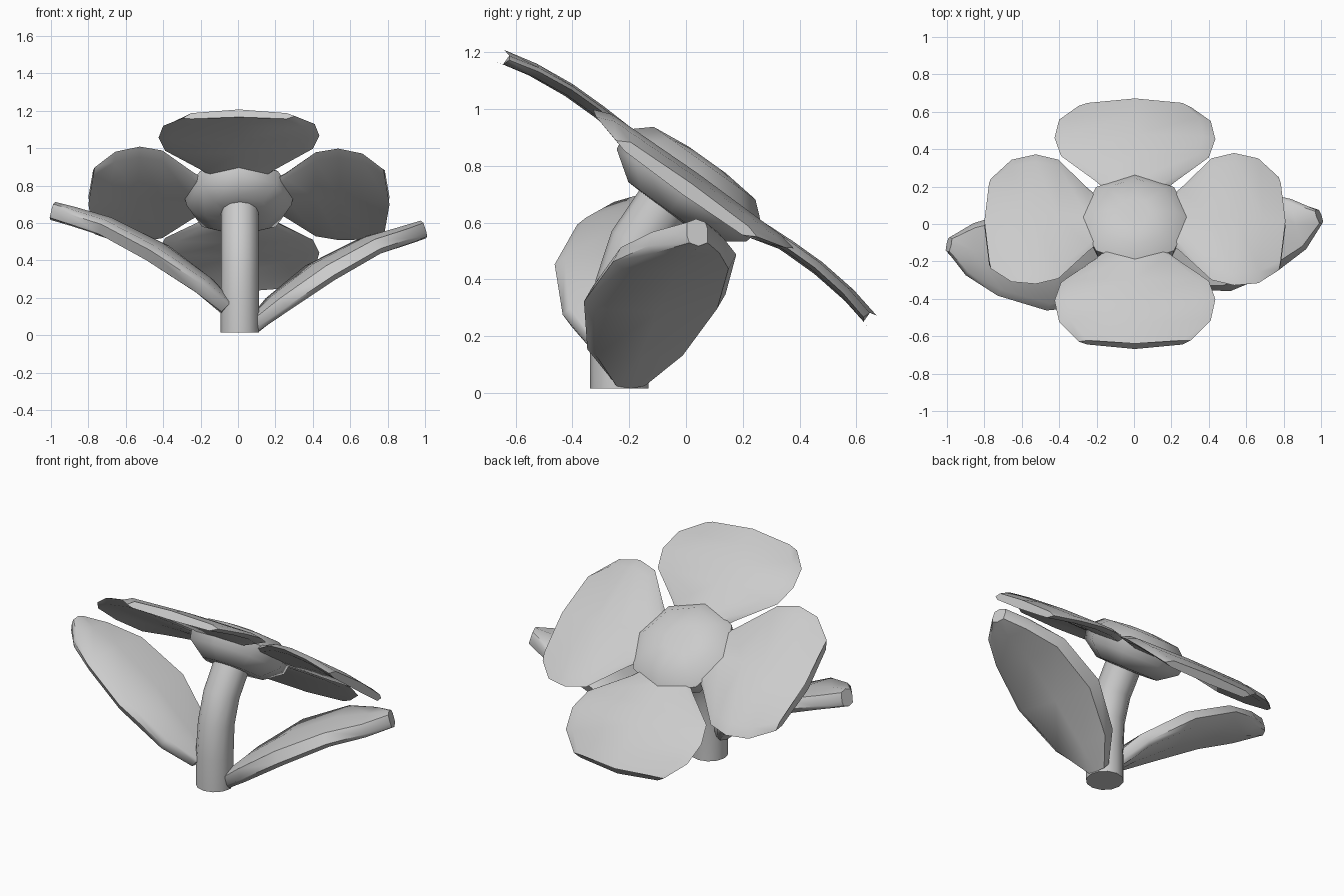
import bpy
from math import cos, sin, pi, radians
from mathutils import Vector, Matrix

if "Cube" in bpy.data.objects:
    bpy.data.objects.remove(bpy.data.objects["Cube"])

# tilted frame of the flower head (local z = the way the flower faces)
HEAD = Matrix.Translation((0.005, 0.016, 0.74)) @ Matrix.Rotation(radians(-35.5), 4, 'X')

def loft(name, rings, matrix=Matrix(), angle=50):
    """Closed skin through rings of equal point count."""
    n = len(rings[0])
    verts = [matrix @ Vector(p) for r in rings for p in r]
    faces = [list(range(n)), list(range((len(rings) - 1) * n, len(rings) * n))]
    for i in range(len(rings) - 1):
        for j in range(n):
            k = (j + 1) % n
            faces.append([i * n + j, i * n + k, (i + 1) * n + k, (i + 1) * n + j])
    mesh = bpy.data.meshes.new(name)
    mesh.from_pydata(verts, [], faces)
    mesh.validate()
    ob = bpy.data.objects.new(name, mesh)
    bpy.context.collection.objects.link(ob)
    bpy.context.view_layer.objects.active = ob
    ob.select_set(True)
    bpy.ops.object.mode_set(mode='EDIT')
    bpy.ops.mesh.select_all(action='SELECT')
    bpy.ops.mesh.normals_make_consistent(inside=False)
    bpy.ops.object.mode_set(mode='OBJECT')
    bpy.ops.object.shade_smooth_by_angle(angle=radians(angle))
    ob.select_set(False)
    return ob

def sweep(spine, section):
    """Rings along a spine; section(i) gives (side, up) offsets."""
    pts = [Vector(p) for p in spine]
    rings = []
    for i, p in enumerate(pts):
        t = (pts[min(i + 1, len(pts) - 1)] - pts[max(i - 1, 0)]).normalized()
        side = Vector((-t.y, t.x, 0)).normalized()
        up = t.cross(side)
        rings.append([p + side * a + up * b for a, b in section(i)])
    return rings

# blade cross-section: flat lens, (width factor, thickness factor)
BLADE = [(-1, -0.25), (-0.85, -0.75), (0, -1), (0.85, -0.75),
         (1, 0.25), (0.85, 0.75), (0, 1), (-0.85, 0.75)]

# petals: radial distance, half width, height, outward bow at the middle
ROWS = [(0.12, 0.08, 0.005, 0), (0.25, 0.21, 0.01, 0), (0.41, 0.395, 0.017, 0),
        (0.53, 0.43, 0.017, 0.01), (0.66, 0.405, 0.002, 0.025), (0.77, 0.30, -0.025, 0.035)]
for q in range(4):
    rings = [[(u + bow * (1 - c * c), w * c, h + 0.025 * d) for c, d in BLADE]
             for u, w, h, bow in ROWS]
    loft(f"petal_{q + 1}", rings, HEAD @ Matrix.Rotation(q * pi / 2, 4, 'Z'))

# thick eight-sided flower centre
PROFILE = [(0.08, -0.13), (0.18, -0.125), (0.28, -0.055), (0.295, 0.02), (0.22, 0.085), (0.08, 0.1)]
loft("flower_centre", [[(r * cos(a * pi / 4), r * sin(a * pi / 4), h) for a in range(8)]
                       for r, h in PROFILE], HEAD)

# curved stem
def stem_ring(y, z, tilt, r):
    return [(0.01 + r * cos(a), -0.0 + y + r * sin(a) * cos(tilt), z - r * sin(a) * sin(tilt))
            for a in (i * pi / 6 for i in range(12))]
loft("stem", [stem_ring(*s) for s in [(-0.235, 0.015, 0, 0.103), (-0.235, 0.2, 0.03, 0.103),
     (-0.22, 0.38, 0.18, 0.1), (-0.17, 0.53, 0.4, 0.1), (-0.06, 0.69, 0.62, 0.1)]])

# two thick leaves arching outwards
WIDTH = [0.06, 0.185, 0.26, 0.225, 0.14, 0.04]
THICK = [0.045, 0.055, 0.06, 0.055, 0.052, 0.05]
def leaf_section(i):
    return [(WIDTH[i] * c, THICK[i] * d) for c, d in BLADE]
SPINES = {
    "leaf_right": [(0.08, -0.2, 0.05), (0.21, -0.17, 0.165), (0.44, -0.11, 0.335),
                   (0.7, -0.04, 0.475), (0.88, 0.0, 0.53), (0.99, 0.04, 0.565)],
    "leaf_left": [(-0.06, -0.26, 0.15), (-0.18, -0.25, 0.265), (-0.43, -0.205, 0.44),
                  (-0.7, -0.16, 0.58), (-0.88, -0.135, 0.635), (-0.99, -0.11, 0.665)],
}
for name, spine in SPINES.items():
    loft(name, sweep(spine, leaf_section))
